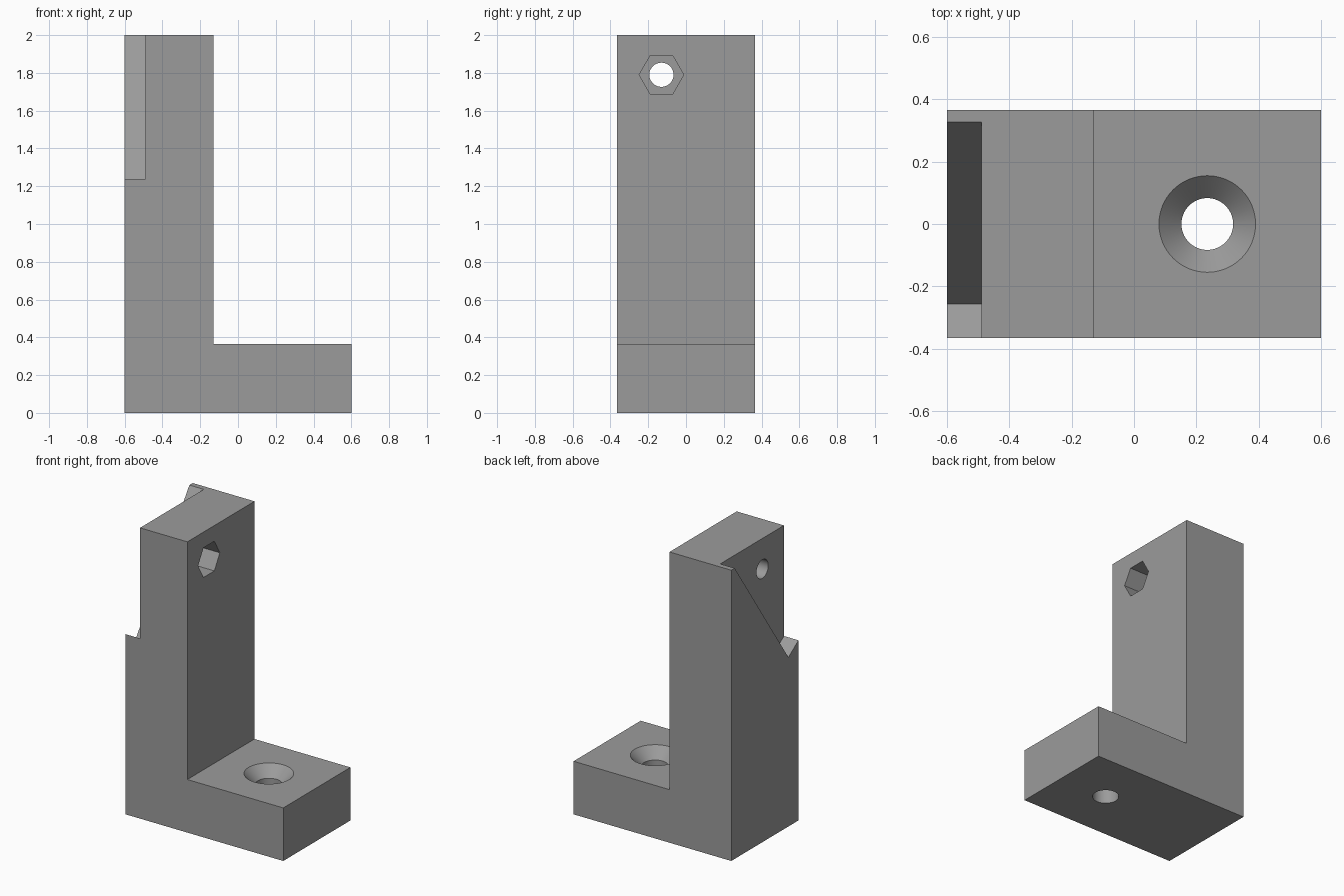
import bpy, bmesh, math
from mathutils import Matrix

if "Cube" in bpy.data.objects:
    bpy.data.objects.remove(bpy.data.objects["Cube"])

grey = bpy.data.materials.new("plain grey")
grey.diffuse_color = (0.33, 0.33, 0.33, 1)
grey.use_nodes = True
grey.node_tree.nodes["Principled BSDF"].inputs["Base Color"].default_value = grey.diffuse_color


def make(name, bm):
    bmesh.ops.recalc_face_normals(bm, faces=bm.faces)
    me = bpy.data.meshes.new(name)
    bm.to_mesh(me)
    bm.free()
    me.materials.append(grey)
    ob = bpy.data.objects.new(name, me)
    bpy.context.collection.objects.link(ob)
    return ob


def prism(name, outline, offset):
    """Extrude a planar outline along an offset."""
    bm = bmesh.new()
    face = bm.faces.new([bm.verts.new(p) for p in outline])
    new = bmesh.ops.extrude_face_region(bm, geom=[face])["geom"]
    bmesh.ops.translate(bm, vec=offset, verts=[v for v in new if isinstance(v, bmesh.types.BMVert)])
    return make(name, bm)


def lathe(name, profile, centre, turn, sides=64):
    """Closed solid of stacked rings given as (radius, height)."""
    bm = bmesh.new()
    rings = [[bm.verts.new((r * math.cos(2 * math.pi * i / sides),
                            r * math.sin(2 * math.pi * i / sides), h))
              for i in range(sides)] for r, h in profile]
    for a, b in zip(rings, rings[1:]):
        for i in range(sides):
            j = (i + 1) % sides
            bm.faces.new((a[i], a[j], b[j], b[i]))
    bm.faces.new(rings[0][::-1])
    bm.faces.new(rings[-1])
    bmesh.ops.transform(bm, matrix=Matrix.Translation(centre) @ turn, verts=bm.verts)
    return make(name, bm)


# L-shaped bracket body
W = 0.365
bracket = prism("bracket", [(x, -W, z) for x, z in
                [(-0.6, 0), (0.6, 0), (0.6, W), (-0.13, W), (-0.13, 2), (-0.6, 2)]], (0, 2 * W, 0))

# Slanted recess in the back face of the upright
K = 0.84 / 0.586                     # slope of the long wall
slot = prism("recess_cutter", [(-0.8, y, z) for y, z in
             [(-0.256, 1.163), (-0.256 + 0.8, 1.163 + 0.8 * K),
              (-0.7, 1.163 + 0.8 * K), (-0.7, 1.163 + 0.444 / K)]], (0.31, 0, 0))

# Countersunk screw hole in the foot
sink = lathe("countersink_cutter", [(0.083, -0.2), (0.083, W - 0.072), (0.155, W), (0.155, W + 0.1)],
             (0.235, 0, 0), Matrix())

# Bolt hole and hexagonal nut pocket through the upright
along_x = Matrix.Rotation(math.pi / 2, 4, "Y")
bolt = lathe("bolt_hole_cutter", [(0.064, -0.8), (0.064, 0.3)], (0, -0.13, 1.79), along_x, 48)
nut = lathe("nut_pocket_cutter", [(0.118, -0.29), (0.118, 0.0)], (0, -0.13, 1.79),
            along_x @ Matrix.Rotation(math.pi / 2, 4, "Z"), 6)

for cutter in (slot, sink, bolt, nut):
    mod = bracket.modifiers.new(cutter.name, "BOOLEAN")
    mod.operation = "DIFFERENCE"
    mod.solver = "EXACT"
    mod.object = cutter
    cutter.hide_render = True
    cutter.hide_viewport = True

# Bake the cuts, then smooth only the round walls
graph = bpy.context.evaluated_depsgraph_get()
cut_mesh = bpy.data.meshes.new_from_object(bracket.evaluated_get(graph))
bracket.modifiers.clear()
bracket.data = cut_mesh
for cutter in (slot, sink, bolt, nut):
    bpy.data.objects.remove(cutter)
bpy.context.view_layer.objects.active = bracket
bracket.select_set(True)
bpy.ops.object.shade_smooth_by_angle(angle=math.radians(30))
